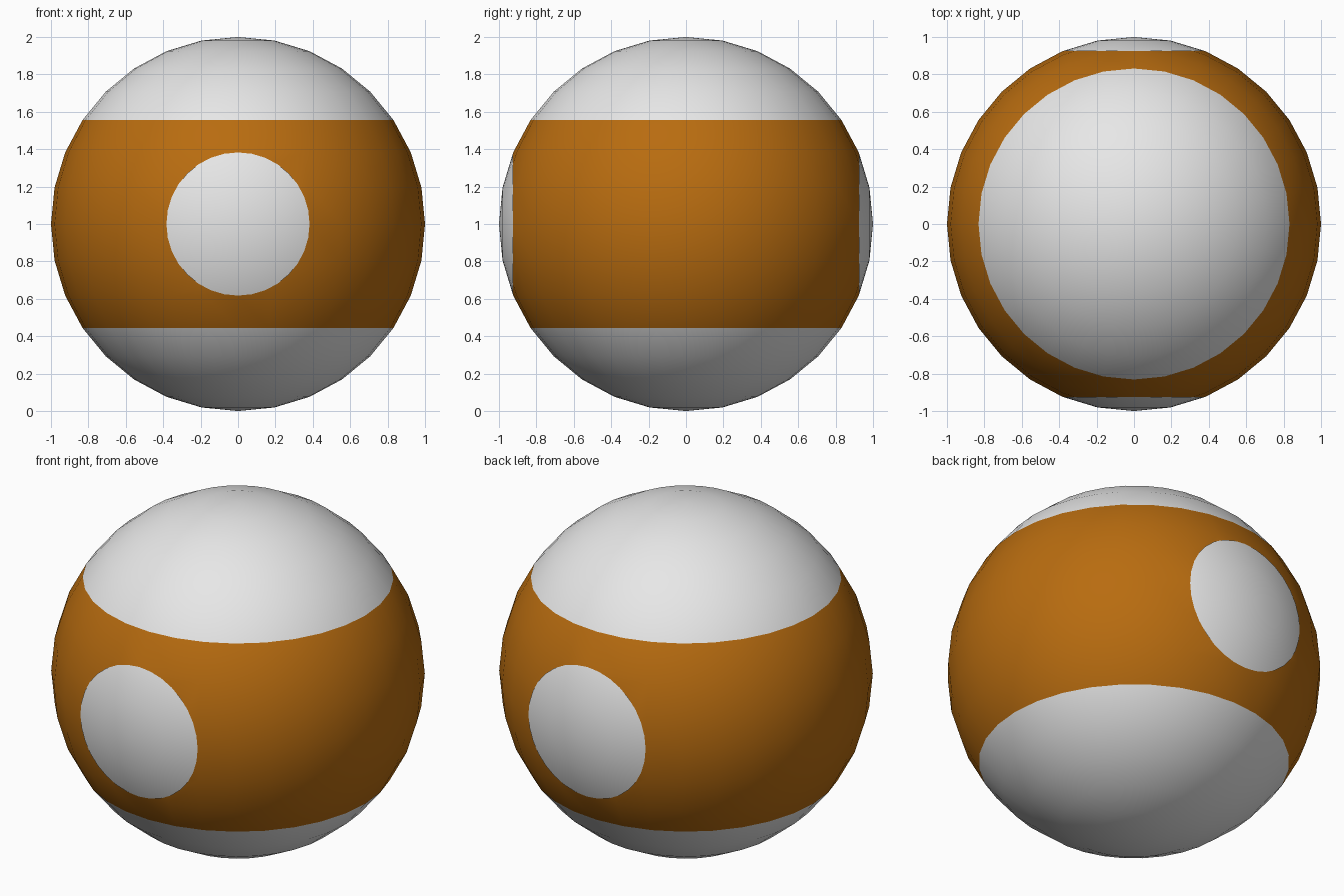
import bpy, bmesh, math
from mathutils import Matrix, Vector

if "Cube" in bpy.data.objects:
    bpy.data.objects.remove(bpy.data.objects["Cube"])

STEP = math.radians(11.25)          # 32 segments, 16 rings
BAND_Z = math.sin(3 * STEP)         # half height of the coloured band
CAP_Y = math.cos(2 * STEP)          # where the round end spots begin


def material(name, rgb):
    m = bpy.data.materials.new(name)
    m.diffuse_color = (*rgb, 1)
    m.use_nodes = True
    m.node_tree.nodes["Principled BSDF"].inputs["Base Color"].default_value = m.diffuse_color
    return m


white = material("white", (0.8, 0.8, 0.8))
orange = material("orange", (0.48, 0.15, 0.005))


def cut(bm, co, no):
    """Remove everything on the side the normal points to."""
    bmesh.ops.bisect_plane(bm, geom=bm.verts[:] + bm.edges[:] + bm.faces[:], dist=1e-5,
                           plane_co=Vector(co), plane_no=Vector(no), clear_outer=True)


def finish(bm, name, mats):
    for f in bm.faces:
        f.smooth = True
    bmesh.ops.translate(bm, verts=bm.verts, vec=(0, 0, 1))
    me = bpy.data.meshes.new(name)
    bm.to_mesh(me)
    bm.free()
    for m in mats:
        me.materials.append(m)
    ob = bpy.data.objects.new(name, me)
    bpy.context.collection.objects.link(ob)


# Ball body: upright sphere with an orange band, ends trimmed for the spots
bm = bmesh.new()
bmesh.ops.create_uvsphere(bm, u_segments=32, v_segments=16, radius=1)
for s in (-1, 1):
    cut(bm, (0, s * CAP_Y, 0), (0, s, 0))
for f in bm.faces:
    f.material_index = 1 if abs(f.calc_center_median().z) < BAND_Z else 0
finish(bm, "ball_body", [white, orange])

# Front and back white spots: caps of a sphere whose poles lie along y
for s, name in ((-1, "front_spot"), (1, "back_spot")):
    bm = bmesh.new()
    bmesh.ops.create_uvsphere(bm, u_segments=32, v_segments=16, radius=1,
                              matrix=Matrix.Rotation(math.pi / 2, 4, 'X'))
    cut(bm, (0, s * (CAP_Y - 1e-4), 0), (0, -s, 0))
    finish(bm, name, [white])
